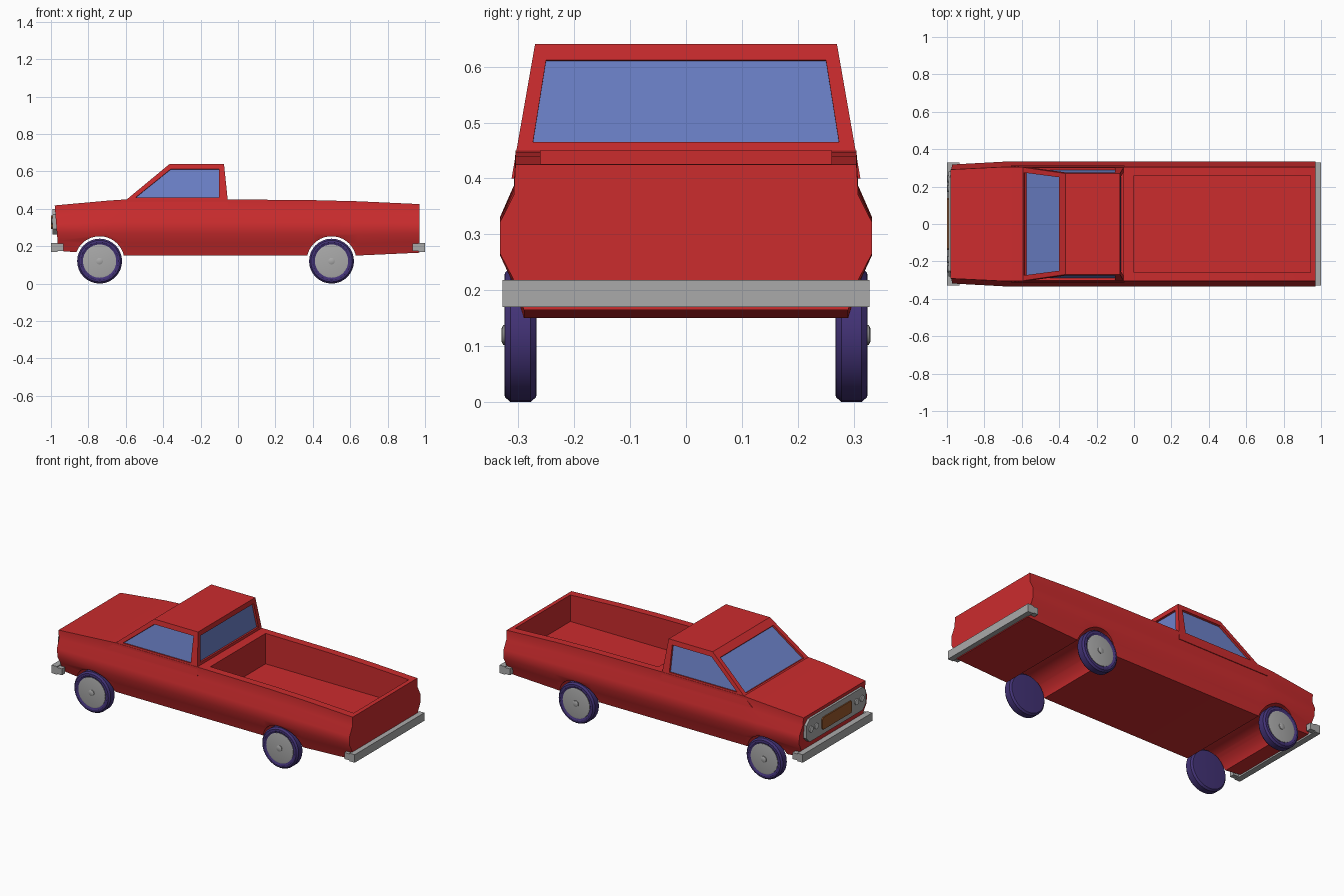
import bpy, bmesh, math
from mathutils import Vector, Matrix

cube = bpy.data.objects.get("Cube")
if cube:
    bpy.data.objects.remove(cube, do_unlink=True)


def material(name, rgb):
    m = bpy.data.materials.new(name)
    m.use_nodes = True
    m.diffuse_color = (*rgb, 1)
    m.node_tree.nodes["Principled BSDF"].inputs["Base Color"].default_value = (*rgb, 1)
    return m


RED = material("red paint", (0.6, 0.025, 0.027))
GLASS = material("blue glass", (0.15, 0.22, 0.58))
RUBBER = material("purple rubber", (0.055, 0.032, 0.18))
METAL = material("grey metal", (0.4, 0.4, 0.4))
LAMP = material("pale lamp", (0.65, 0.65, 0.65))
BROWN = material("brown grille", (0.33, 0.1, 0.025))


def finish(bm, name, *mats, smooth=True):
    bmesh.ops.recalc_face_normals(bm, faces=bm.faces)
    me = bpy.data.meshes.new(name)
    bm.to_mesh(me)
    bm.free()
    for m in mats:
        me.materials.append(m)
    ob = bpy.data.objects.new(name, me)
    bpy.context.collection.objects.link(ob)
    if smooth:
        shade(ob)
    return ob


def select(ob):
    bpy.ops.object.select_all(action="DESELECT")
    ob.select_set(True)
    bpy.context.view_layer.objects.active = ob


def shade(ob):
    select(ob)
    bpy.ops.object.shade_smooth_by_angle(angle=math.radians(32))


def loft(bm, rings, caps=True):
    rows = [[bm.verts.new(p) for p in ring] for ring in rings]
    n = len(rows[0])
    for a, b in zip(rows, rows[1:]):
        for i in range(n):
            j = (i + 1) % n
            bm.faces.new((a[i], a[j], b[j], b[i]))
    if caps:
        bm.faces.new(rows[0])
        bm.faces.new(rows[-1])


def box(name, mat, lo, hi):
    bm = bmesh.new()
    (x0, y0, z0), (x1, y1, z1) = lo, hi
    loft(bm, [[(x, y0, z0), (x, y1, z0), (x, y1, z1), (x, y0, z1)] for x in (x0, x1)])
    return finish(bm, name, mat, smooth=False)


def lathe(name, mat, profile, x, z, side=1, segs=32):
    # Revolve (radius, y) points about an axis parallel to y
    bm = bmesh.new()
    turns = [2 * math.pi * i / segs for i in range(segs)]
    loft(bm, [[(x + r * math.cos(t), side * y, z + r * math.sin(t)) for t in turns]
              for r, y in profile])
    return finish(bm, name, mat)


def cut(ob, cutter):
    mod = ob.modifiers.new("cut", "BOOLEAN")
    mod.operation, mod.solver, mod.object = "DIFFERENCE", "EXACT", cutter
    select(ob)
    bpy.ops.object.modifier_apply(modifier=mod.name)
    bpy.data.objects.remove(cutter, do_unlink=True)


# Body shell: one bulged section lofted along the length
SECTION = [(0.29, 0.0), (0.31, 0.22), (0.333, 0.39), (0.333, 0.6), (0.308, 0.79), (0.305, 1.0)]
STATIONS = [(-0.98, 0.175, 0.418, 0.955), (-0.7, 0.155, 0.443, 1), (-0.6, 0.15, 0.45, 1),
            (-0.05, 0.15, 0.45, 1), (0.4, 0.15, 0.446, 1), (0.64, 0.15, 0.44, 1),
            (0.97, 0.165, 0.425, 1)]
rings = []
for x, low, top, wide in STATIONS:
    half = [(w * wide, low + (top - low) * t) for w, t in SECTION]
    loop = half + [(-y, z) for y, z in reversed(half)]
    lean = 0.08 if x < -0.9 else 0
    rings.append([(x + lean * (top - z), y, z) for y, z in loop])
bm = bmesh.new()
loft(bm, rings)
body = finish(bm, "body", RED, smooth=False)

# Wheel channels and load bed
AXLES = {"front": -0.74, "rear": 0.5}
for x in AXLES.values():
    cut(body, lathe("arch_cutter", RED, [(0.133, -0.5), (0.133, 0.5)], x, 0.12, segs=40))
cut(body, box("bed_cutter", RED, (0, -0.26, 0.268), (0.945, 0.26, 0.6)))
shade(body)


# Cabin with recessed windows
def cabin_ring(z):
    t = (z - 0.4) / 0.24
    x0, x1, w = -0.655 + 0.29 * t, -0.05 - 0.025 * t, 0.312 - 0.042 * t
    return [Vector(p) for p in ((x0, -w, z), (x1, -w, z), (x1, w, z), (x0, w, z))]


def window(bm, corners, margins):
    # Corners run bottom, bottom, top, top; margins are (u, v) in the panel
    a, b, c, d = corners
    inner = [a.lerp(b, u).lerp(d.lerp(c, u), v) for u, v in margins]
    inward = (b - a).cross(d - a).normalized() * -0.012
    loops = [[bm.verts.new(p) for p in loop]
             for loop in (corners, inner, [p + inward for p in inner])]
    for p, q in zip(loops, loops[1:]):
        for i in range(4):
            j = (i + 1) % 4
            bm.faces.new((p[i], p[j], q[j], q[i]))
    bm.faces.new(loops[-1]).material_index = 1


bm = bmesh.new()
base, sill, roof = [cabin_ring(z) for z in (0.4, 0.45, 0.64)]
SIDE = [(0.065, 0.05), (0.915, 0.05), (0.91, 0.85), (0.12, 0.85)]
REAR = [(0.045, 0.08), (0.955, 0.08), (0.955, 0.85), (0.045, 0.85)]
SCREEN = [(0.046, 0.03), (0.954, 0.03), (0.954, 0.84), (0.046, 0.84)]
MIRRORED = [(1 - u, v) for u, v in (SIDE[1], SIDE[0], SIDE[3], SIDE[2])]
for i, margins in enumerate((SIDE, REAR, MIRRORED, SCREEN)):
    j = (i + 1) % 4
    window(bm, [sill[i], sill[j], roof[j], roof[i]], margins)
    bm.faces.new([bm.verts.new(p) for p in (base[i], base[j], sill[j], sill[i])])
bm.faces.new([bm.verts.new(p) for p in roof])
bm.faces.new([bm.verts.new(p) for p in reversed(base)])
bmesh.ops.remove_doubles(bm, verts=bm.verts, dist=0.0005)
finish(bm, "cabin", RED, GLASS, smooth=False)

# Wheels
TYRE = [(0.1, 0.267), (0.111, 0.268), (0.12, 0.278), (0.12, 0.314), (0.111, 0.324),
        (0.1, 0.325), (0.088, 0.318)]
for end, x in AXLES.items():
    for hand, s in (("left", 1), ("right", -1)):
        tag = f"{end}_{hand}"
        lathe(f"{tag}_tyre", RUBBER, TYRE, x, 0.12, s)
        lathe(f"{tag}_wheel_disc", METAL, [(0.089, 0.312), (0.089, 0.321), (0.08, 0.323)],
              x, 0.12, s)
        lathe(f"{tag}_hub_cap", METAL, [(0.018, 0.32), (0.018, 0.327), (0.011, 0.33)],
              x, 0.12, s, 12)

# Bumpers with wrapped ends
for end, s in (("front", -1), ("rear", 1)):
    def span(a, b):
        return sorted((s * a, s * b))
    x0, x1 = span(0.965, 1.0)
    box(f"{end}_bumper", METAL, (x0, -0.328, 0.17), (x1, 0.328, 0.218))
    x0, x1 = span(0.932, 0.97)
    for hand, y in (("left", 0.313), ("right", -0.313)):
        box(f"{end}_bumper_{hand}_end", METAL, (x0, y - 0.015, 0.175), (x1, y + 0.015, 0.213))


# Nose panel, grille and lamps
def nose_plate(name, mat, x0, x1, w, z, h, chamfer):
    quarter = [(w, h - chamfer), (w - chamfer, h)]
    outline = quarter + [(-y, k) for y, k in reversed(quarter)]
    outline += [(-y, -k) for y, k in outline]
    bm = bmesh.new()
    loft(bm, [[(x, y, z + k) for y, k in outline] for x in (x0, x1)])
    finish(bm, name, mat, smooth=False)


nose_plate("nose_panel", METAL, -0.992, -0.955, 0.28, 0.33, 0.068, 0.03)
nose_plate("grille", BROWN, -0.999, -0.99, 0.14, 0.328, 0.036, 0.01)
for hand, s in (("left", 1), ("right", -1)):
    for place, y in (("inner", 0.19), ("outer", 0.24)):
        bm = bmesh.new()
        spot = Matrix.Translation((-0.993, s * y, 0.335)) @ Matrix.Rotation(math.pi / 2, 4, "Y")
        bmesh.ops.create_cone(bm, cap_ends=True, segments=16, radius1=0.018, radius2=0.018,
                              depth=0.009, matrix=spot)
        finish(bm, f"{hand}_{place}_headlamp", LAMP)
